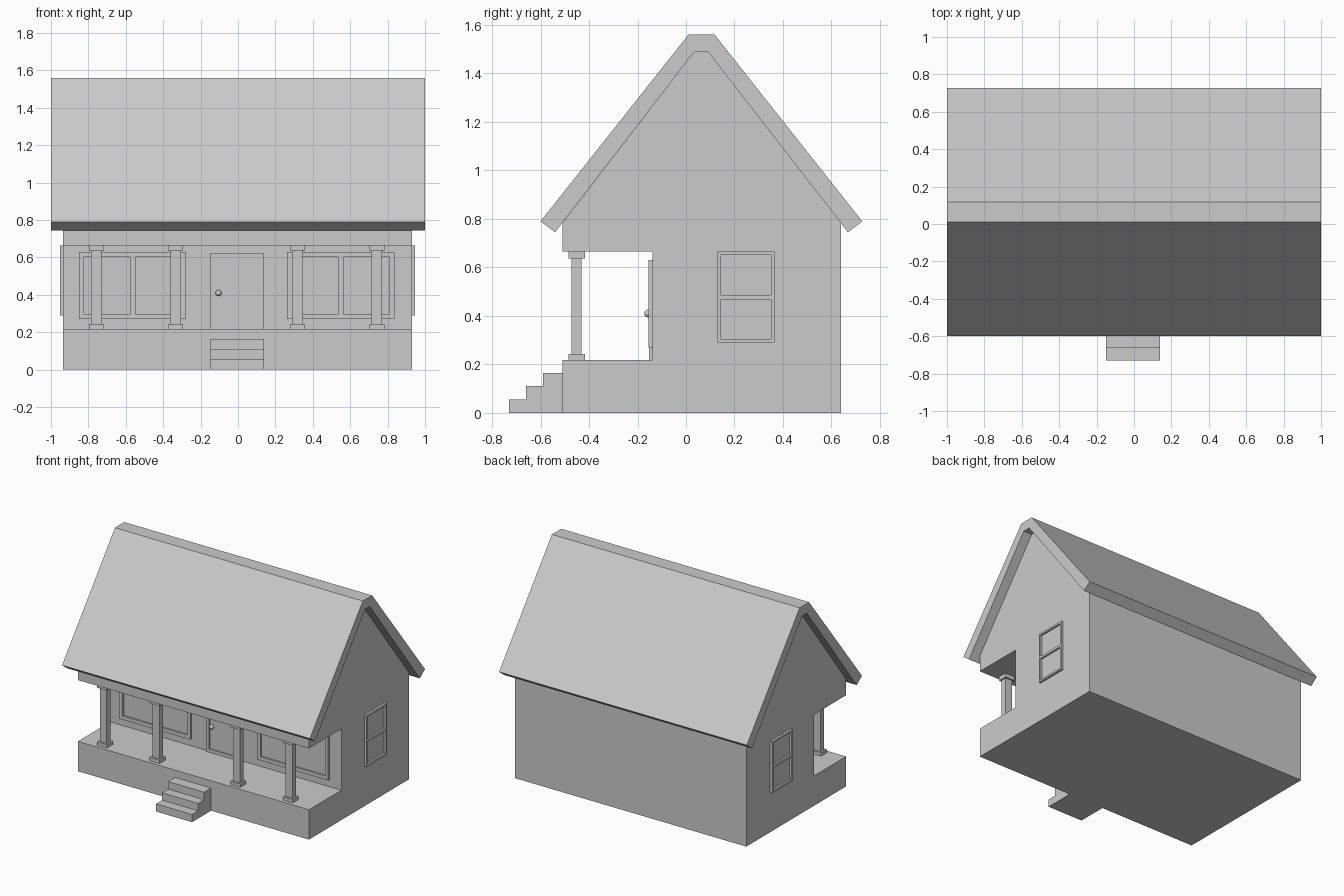
import bpy, bmesh
from mathutils import Vector

if "Cube" in bpy.data.objects:
    bpy.data.objects.remove(bpy.data.objects["Cube"])


def finish(name, bm):
    bmesh.ops.recalc_face_normals(bm, faces=bm.faces)
    me = bpy.data.meshes.new(name)
    bm.to_mesh(me)
    bm.free()
    ob = bpy.data.objects.new(name, me)
    bpy.context.collection.objects.link(ob)
    return ob


def extrude_x(name, profile, x0, x1):
    """Solid from a (y, z) outline, extruded along x."""
    bm = bmesh.new()
    f = bm.faces.new([bm.verts.new((x0, y, z)) for y, z in profile])
    r = bmesh.ops.extrude_face_region(bm, geom=[f])
    verts = [v for v in r["geom"] if isinstance(v, bmesh.types.BMVert)]
    bmesh.ops.translate(bm, verts=verts, vec=(x1 - x0, 0, 0))
    return finish(name, bm)


def add_box(bm, x0, x1, y0, y1, z0, z1):
    lo, hi = Vector((x0, y0, z0)), Vector((x1, y1, z1))
    for v in bmesh.ops.create_cube(bm, size=1)["verts"]:
        v.co = Vector((v.co[i] + 0.5) * (hi[i] - lo[i]) + lo[i] for i in range(3))


def framed_panel(name, place, u0, u1, z0, z1, depth, b, v_bar=0, h_bar=0, inset=0.003):
    """Raised frame with optional bars and a recessed panel.
    place maps (u0, u1, depth range, z0, z1) to box limits."""
    bm = bmesh.new()

    def bar(a, c, d, e, out=depth):
        add_box(bm, *place(a, c, out), d, e)

    bar(u0, u0 + b, z0, z1)
    bar(u1 - b, u1, z0, z1)
    bar(u0 + b, u1 - b, z0, z0 + b)
    bar(u0 + b, u1 - b, z1 - b, z1)
    um, zm = (u0 + u1) / 2, (z0 + z1) / 2
    if v_bar:
        bar(um - v_bar / 2, um + v_bar / 2, z0 + b, z1 - b)
    if h_bar:
        bar(u0 + b, u1 - b, zm - h_bar / 2, zm + h_bar / 2)
    bar(u0 + b, u1 - b, z0 + b, z1 - b, inset)
    return finish(name, bm)


XL, XR, CX = -0.935, 0.93, -0.005
WALL_Y = -0.138

# house body with the porch cut through its side outline
extrude_x("house_body", [
    (-0.51, 0), (0.64, 0), (0.64, 0.783), (0.09, 1.49), (0.035, 1.49),
    (-0.51, 0.783), (-0.51, 0.665), (WALL_Y, 0.665), (WALL_Y, 0.218), (-0.51, 0.218)], XL, XR)

# roof shell with flat ridge
extrude_x("roof", [
    (-0.60, 0.79), (0.01, 1.56), (0.118, 1.56), (0.727, 0.79),
    (0.668, 0.745), (0.09, 1.49), (0.035, 1.49), (-0.54, 0.745)], -1, 1)

# front steps
extrude_x("front_steps", [
    (-0.51, 0), (-0.73, 0), (-0.73, 0.056), (-0.66, 0.056), (-0.66, 0.11),
    (-0.59, 0.11), (-0.59, 0.165), (-0.51, 0.165)], -0.15, 0.14)

# porch columns with base and cap
for i, x in enumerate((-0.757, -0.333, 0.318, 0.742)):
    bm = bmesh.new()
    y = -0.451
    add_box(bm, x - 0.028, x + 0.028, y - 0.021, y + 0.021, 0.242, 0.638)
    for z0, z1 in ((0.218, 0.243), (0.636, 0.665)):
        add_box(bm, x - 0.04, x + 0.04, y - 0.034, y + 0.034, z0, z1)
    finish(f"porch_column_{i + 1}", bm)


# placement on the porch wall and on the side walls
def on_front(a, c, out):
    return a, c, WALL_Y - out, WALL_Y


def on_right(a, c, out):
    return XR, XR + out, a, c


def on_left(a, c, out):
    return XL - out, XL, a, c


# windows and door
framed_panel("front_window_left", on_front, -0.85, -0.277, 0.27, 0.63, 0.016, 0.027, v_bar=0.03)
framed_panel("front_window_right", on_front, 0.263, 0.836, 0.27, 0.63, 0.016, 0.027, v_bar=0.03)
framed_panel("side_window_right", on_right, 0.13, 0.365, 0.29, 0.665, 0.017, 0.014, h_bar=0.018)
framed_panel("side_window_left", on_left, 0.13, 0.365, 0.29, 0.665, 0.017, 0.014, h_bar=0.018)
framed_panel("front_door", on_front, -0.15, 0.14, 0.218, 0.62, 0.014, 0.024, inset=0.007)

# door knob
bpy.ops.mesh.primitive_uv_sphere_add(segments=20, ring_count=12, radius=0.016,
                                     location=(-0.104, -0.156, 0.41))
bpy.context.object.name = "door_knob"
bpy.ops.object.shade_smooth_by_angle()
